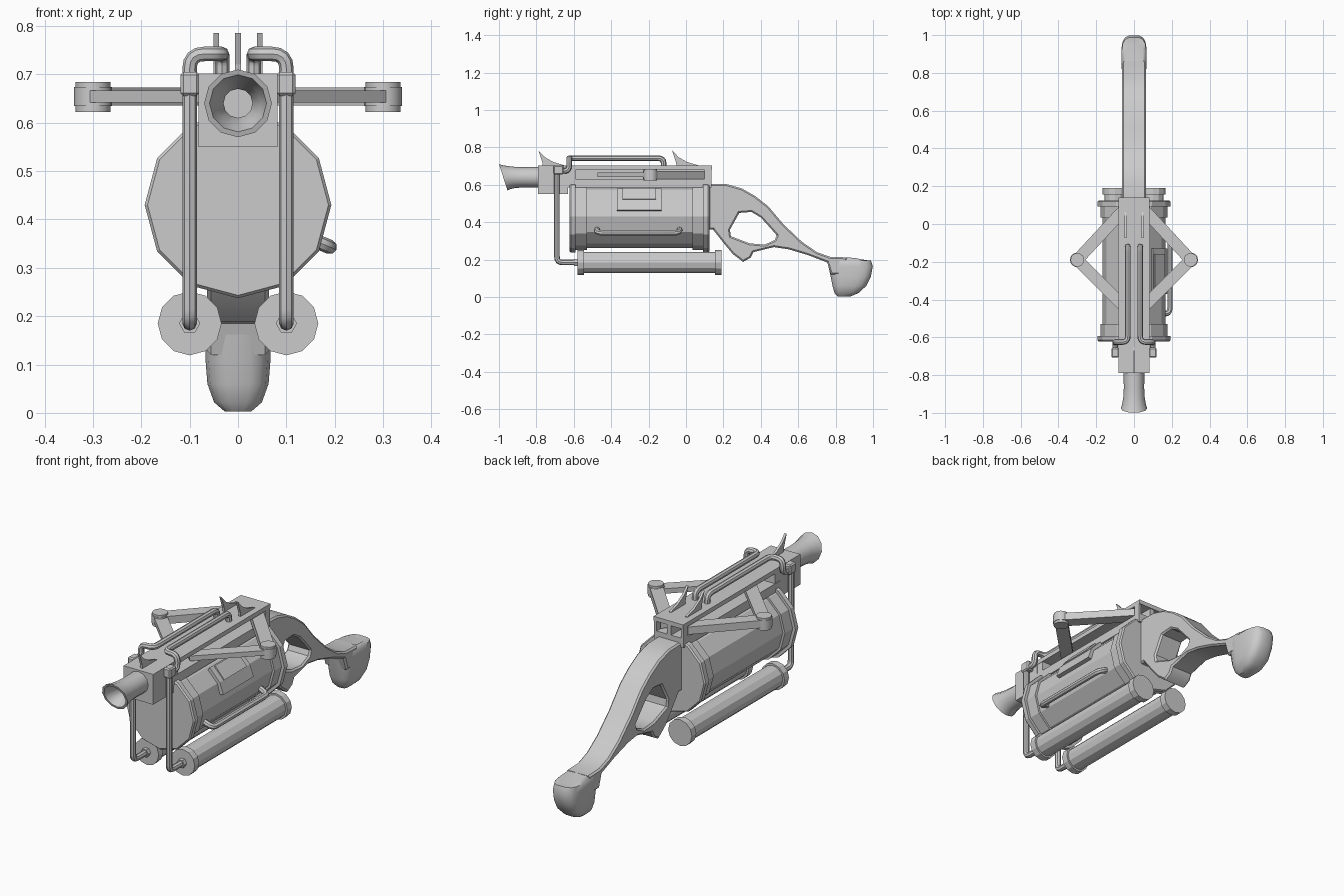
import bpy, math
from mathutils import Vector

if "Cube" in bpy.data.objects:
    bpy.data.objects.remove(bpy.data.objects["Cube"])


def mesh(name, verts, faces, smooth=None, bevel=0):
    me = bpy.data.meshes.new(name)
    me.from_pydata(verts, [], faces)
    ob = bpy.data.objects.new(name, me)
    bpy.context.collection.objects.link(ob)
    bpy.ops.object.select_all(action='DESELECT')
    bpy.context.view_layer.objects.active = ob
    ob.select_set(True)
    bpy.ops.object.mode_set(mode='EDIT')
    bpy.ops.mesh.select_all(action='SELECT')
    bpy.ops.mesh.normals_make_consistent(inside=False)
    bpy.ops.object.mode_set(mode='OBJECT')
    if smooth:
        bpy.ops.object.shade_smooth_by_angle(angle=math.radians(smooth))
    if bevel:
        m = ob.modifiers.new("bevel", 'BEVEL')
        m.width, m.segments = bevel, 1
    return ob


def loft(name, rings, smooth=None):
    n = len(rings[0])
    verts = [v for r in rings for v in r]
    faces = [(k * n + i, k * n + (i + 1) % n, (k + 1) * n + (i + 1) % n, (k + 1) * n + i)
             for k in range(len(rings) - 1) for i in range(n)]
    faces += [tuple(range(n)), tuple(range((len(rings) - 1) * n, len(rings) * n))]
    return mesh(name, verts, faces, smooth)


def lathe_y(name, x, z, profile, n=12, slant=0, smooth=None):
    """Turned part along y; profile holds (y, radius, slant weight)."""
    rings = []
    for p in profile:
        y, r, w = (*p, 0)[:3]
        ring = []
        for i in range(n):
            a = 2 * math.pi * i / n
            dz = r * math.sin(a)
            ring.append((x + r * math.cos(a), y + slant * w * dz, z + dz))
        rings.append(ring)
    return loft(name, rings, smooth)


def box(name, x, y, z, bevel=0):
    ring = lambda yy: [(x[0], yy, z[0]), (x[1], yy, z[0]), (x[1], yy, z[1]), (x[0], yy, z[1])]
    ob = loft(name, [ring(y[0]), ring(y[1])])
    if bevel:
        ob.modifiers.new("bevel", 'BEVEL').width = bevel
    return ob


def curve_to_mesh(name, cu, smooth):
    ob = bpy.data.objects.new(name, cu)
    bpy.context.collection.objects.link(ob)
    bpy.ops.object.select_all(action='DESELECT')
    bpy.context.view_layer.objects.active = ob
    ob.select_set(True)
    bpy.ops.object.convert(target='MESH')
    ob = bpy.context.view_layer.objects.active
    bpy.ops.object.shade_smooth_by_angle(angle=math.radians(smooth))
    return ob


def pipe(name, pts, r=0.015, fillet=0.03):
    """Round tube through points with rounded corners."""
    p = [Vector(q) for q in pts]
    path = [p[0]]
    for a, b, c in zip(p, p[1:], p[2:]):
        s = b + (a - b).normalized() * min(fillet, (a - b).length * .48)
        e = b + (c - b).normalized() * min(fillet, (c - b).length * .48)
        path += [s * (1 - t) ** 2 + b * 2 * t * (1 - t) + e * t * t for t in (0, .25, .5, .75, 1)]
    path.append(p[-1])
    cu = bpy.data.curves.new(name, 'CURVE')
    cu.dimensions, cu.bevel_depth, cu.bevel_resolution, cu.use_fill_caps = '3D', r, 2, True
    sp = cu.splines.new('POLY')
    sp.points.add(len(path) - 1)
    for q, v in zip(sp.points, path):
        q.co = (*v, 1)
    return curve_to_mesh(name, cu, 40)


# Receiver: front block and hollow slotted frame
box("front_block", (-.082, .082), (-.79, -.63), (.55, .702))
box("frame_top", (-.082, .082), (-.64, .14), (.68, .702))
box("frame_base", (-.082, .082), (-.64, .135), (.585, .63))
box("frame_front", (-.08, .08), (-.64, -.59), (.61, .69))
box("frame_divider", (-.012, .012), (-.6, .135), (.62, .69))
for s in (-1, 1):
    box("frame_rear_post", sorted((s * .068, s * .082)), (.1, .135), (.62, .69))

# Flared slanted muzzle with a hollow bore
lathe_y("muzzle", 0, .64, [(-.78, .055), (-.87, .054), (-.92, .057, .4), (-.955, .063, .8), (-.977, .07, 1),
                           (-.977, .059, 1), (-.94, .048, .6), (-.89, .03), (-.82, .03)],
        slant=-.32, smooth=40)

# Twelve-sided drum with stepped rims
lathe_y("drum", 0, .43, [(-.622, .187), (-.615, .193), (-.592, .193), (-.592, .178), (-.53, .178), (-.53, .167),
                         (.035, .167), (.035, .178), (.092, .178), (.092, .193), (.118, .193), (.125, .187)])


# Raised hatch on the right of the drum, following the facets
def hatch(name, y, angles, r0, r1):
    at = lambda r, a: (r * math.cos(math.radians(a)), .43 + r * math.sin(math.radians(a)))
    sect = [at(r1, a) for a in angles] + [at(r0, a) for a in reversed(angles)]
    loft(name, [[(px, yy, pz) for px, pz in sect] for yy in y])


hatch("hatch", (-.37, -.13), (11, 30, 56), .15, .182)
hatch("hatch_lid", (-.34, -.16), (30, 54), .15, .188)

# Side handle
pipe("side_handle", [(.13, -.475, .368), (.19, -.475, .343), (.19, -.035, .343), (.13, -.035, .368)])

for s in (-1, 1):
    # Gas tank with end caps
    lathe_y("tank", s * .1, .185, [(-.58, .066), (-.545, .066), (-.545, .057), (.155, .057), (.155, .066), (.19, .066)])
    lathe_y("tank_nut", s * .1, .185, [(-.6, .022), (-.57, .022)], n=6)
    # Feed pipes and elbow block
    pipe("feed_pipe", [(s * .1, -.57, .185), (s * .1, -.69, .185), (s * .1, -.69, .67)])
    box("elbow_block", sorted((s * .08, s * .119)), (-.708, -.655), (.655, .705), bevel=.006)
    pipe("top_pipe", [(s * .1, -.67, .675), (s * .1, -.625, .675), (s * .1, -.625, .742),
                      (s * .033, -.625, .742), (s * .033, -.12, .742), (s * .033, -.12, .69)])
    # Folding arms meeting at a pivot
    pivot = Vector((s * .3, -.19))
    for end, lo, hi in (((s * .04, .09), .635, .673), ((s * .04, -.45), .642, .667)):
        d = (Vector(end) - pivot)
        nrm = Vector((-d.y, d.x)).normalized() * .031
        quad = [pivot + nrm, pivot - nrm, Vector(end) - nrm, Vector(end) + nrm]
        loft("folding_arm", [[(q.x, q.y, zz) for q in quad] for zz in (lo, hi)])
    loft("arm_pivot", [[(pivot.x + r * math.cos(a * math.pi / 8), pivot.y + r * math.sin(a * math.pi / 8), zz)
                        for a in range(16)]
                       for r, zz in ((.036, .622), (.036, .634), (.039, .634), (.039, .674),
                                     (.036, .674), (.036, .684))], smooth=30)

# Curved sight fins: one in front, two behind
for name, x, y in (("front_sight", 0, -.79), ("rear_sight", -.045, -.075), ("rear_sight", .045, -.075)):
    prof = [(0, .785), (.035, .748), (.08, .722), (.138, .705), (.138, .69), (.025, .69), (.022, .72)]
    loft(name, [[(x + dx, y + a, b) for a, b in prof] for dx in (-.006, .006)])

# Stock: side outline with a thumb hole, extruded across x
outline = [(.12, .605), (.22, .603), (.30, .58), (.37, .54), (.44, .485), (.52, .39), (.62, .295), (.70, .24),
           (.77, .215), (.86, .212), (.86, .12), (.775, .12), (.755, .185), (.65, .225), (.55, .255), (.47, .267),
           (.36, .24), (.345, .21), (.305, .188), (.25, .23), (.2, .29), (.145, .36), (.12, .36)]
hole = [(.235, .36), (.285, .45), (.35, .455), (.40, .425), (.45, .37), (.485, .33), (.475, .305), (.42, .28),
        (.34, .287), (.24, .325)]
cu = bpy.data.curves.new("stock", 'CURVE')
cu.dimensions, cu.fill_mode, cu.extrude = '2D', 'BOTH', .056
cu.bevel_depth, cu.bevel_resolution, cu.offset = .008, 0, -.008
for loop in (outline, hole):
    sp = cu.splines.new('POLY')
    sp.points.add(len(loop) - 1)
    sp.use_cyclic_u = True
    for q, (a, b) in zip(sp.points, loop):
        q.co = (a, b, 0, 1)
stock = curve_to_mesh("stock", cu, 35)
for v in stock.data.vertices:
    a, b, c = v.co
    v.co = (c, a, b)

# Rounded butt: rounded sections stacked in z
rings = []
for z, y0, y1, w in ((.003, .81, .88, .028), (.022, .793, .925, .05), (.06, .782, .965, .064), (.11, .772, .99, .068),
                     (.165, .76, 1.0, .068), (.195, .755, .99, .066), (.213, .77, .965, .052)):
    ring = []
    for i in range(16):
        a = 2 * math.pi * (i + .5) / 16
        sq = lambda t: math.copysign(abs(t) ** .6, t)
        ring.append((w * sq(math.cos(a)), (y0 + y1) / 2 + (y1 - y0) / 2 * sq(math.sin(a)),
                     z - (.02 * max(0, math.sin(a)) if z > .2 else 0)))
    rings.append(ring)
loft("butt", rings, smooth=40)
